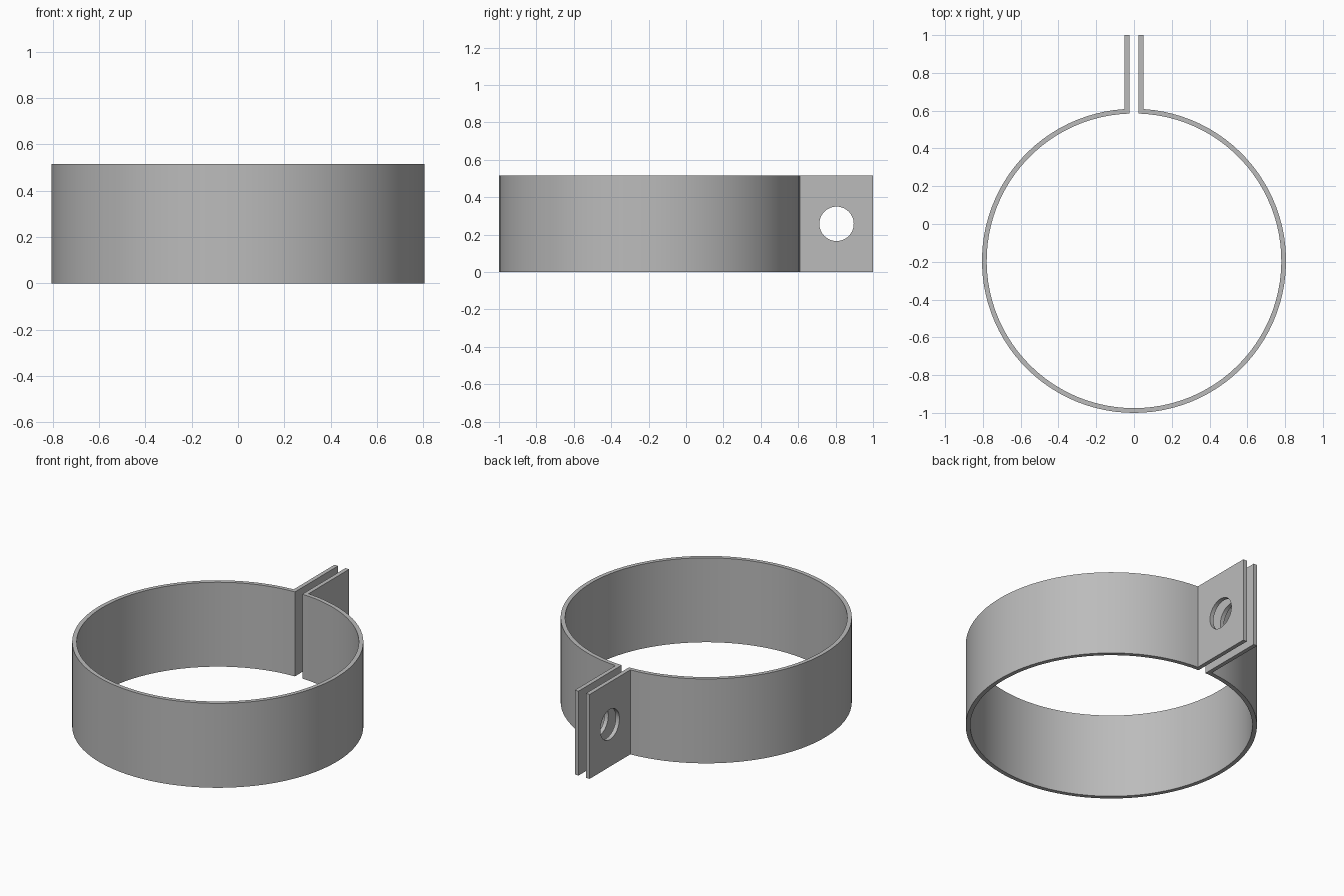
import bpy, bmesh
from math import sin, cos, asin, pi, radians

old = bpy.data.objects.get("Cube")
if old:
    bpy.data.objects.remove(old)

HEIGHT = 0.515
OUTER, THICK = 0.805, 0.025
INNER = OUTER - THICK
CENTRE_Y = OUTER - 1
GAP = 0.025            # half the slot between the ears
STEPS = 96

steel = bpy.data.materials.new("grey steel")
steel.use_nodes = True
grey = (0.5, 0.5, 0.5, 1)
steel.diffuse_color = grey
steel.node_tree.nodes["Principled BSDF"].inputs["Base Color"].default_value = grey


def arc(radius, half_gap):
    """Points round the band, from the +x side of the slot to the -x side."""
    start = asin(half_gap / radius)
    angles = [start + (2 * pi - 2 * start) * i / STEPS for i in range(STEPS + 1)]
    return [(radius * sin(a), CENTRE_Y + radius * cos(a)) for a in angles]


# Band and ears: one bent strip, extruded upward
edge = GAP + THICK
outline = ([(GAP, 1), (edge, 1)] + arc(OUTER, edge)
           + [(-edge, 1), (-GAP, 1)] + arc(INNER, GAP)[::-1])
bm = bmesh.new()
base = bm.faces.new([bm.verts.new((x, y, 0)) for x, y in outline])
top = bmesh.ops.extrude_face_region(bm, geom=[base])["geom"]
bmesh.ops.translate(bm, vec=(0, 0, HEIGHT),
                    verts=[v for v in top if isinstance(v, bmesh.types.BMVert)])
bmesh.ops.recalc_face_normals(bm, faces=bm.faces)
mesh = bpy.data.meshes.new("clamp_band")
bm.to_mesh(mesh)
bm.free()
mesh.materials.append(steel)
band = bpy.data.objects.new("clamp_band", mesh)
bpy.context.collection.objects.link(band)

# Bolt hole through both ears
bpy.ops.mesh.primitive_cylinder_add(vertices=48, radius=0.092, depth=0.4,
                                    location=(0, 0.805, HEIGHT / 2),
                                    rotation=(0, pi / 2, 0))
cutter = bpy.context.object
cutter.name = "bolt_hole_cutter"
cutter.data.materials.append(steel)
hole = band.modifiers.new("bolt_hole", 'BOOLEAN')
hole.operation = 'DIFFERENCE'
hole.solver = 'EXACT'
hole.object = cutter

bpy.ops.object.select_all(action='DESELECT')
band.select_set(True)
bpy.context.view_layer.objects.active = band
bpy.ops.object.modifier_apply(modifier=hole.name)
bpy.data.objects.remove(cutter)
bpy.ops.object.shade_smooth_by_angle(angle=radians(30))
